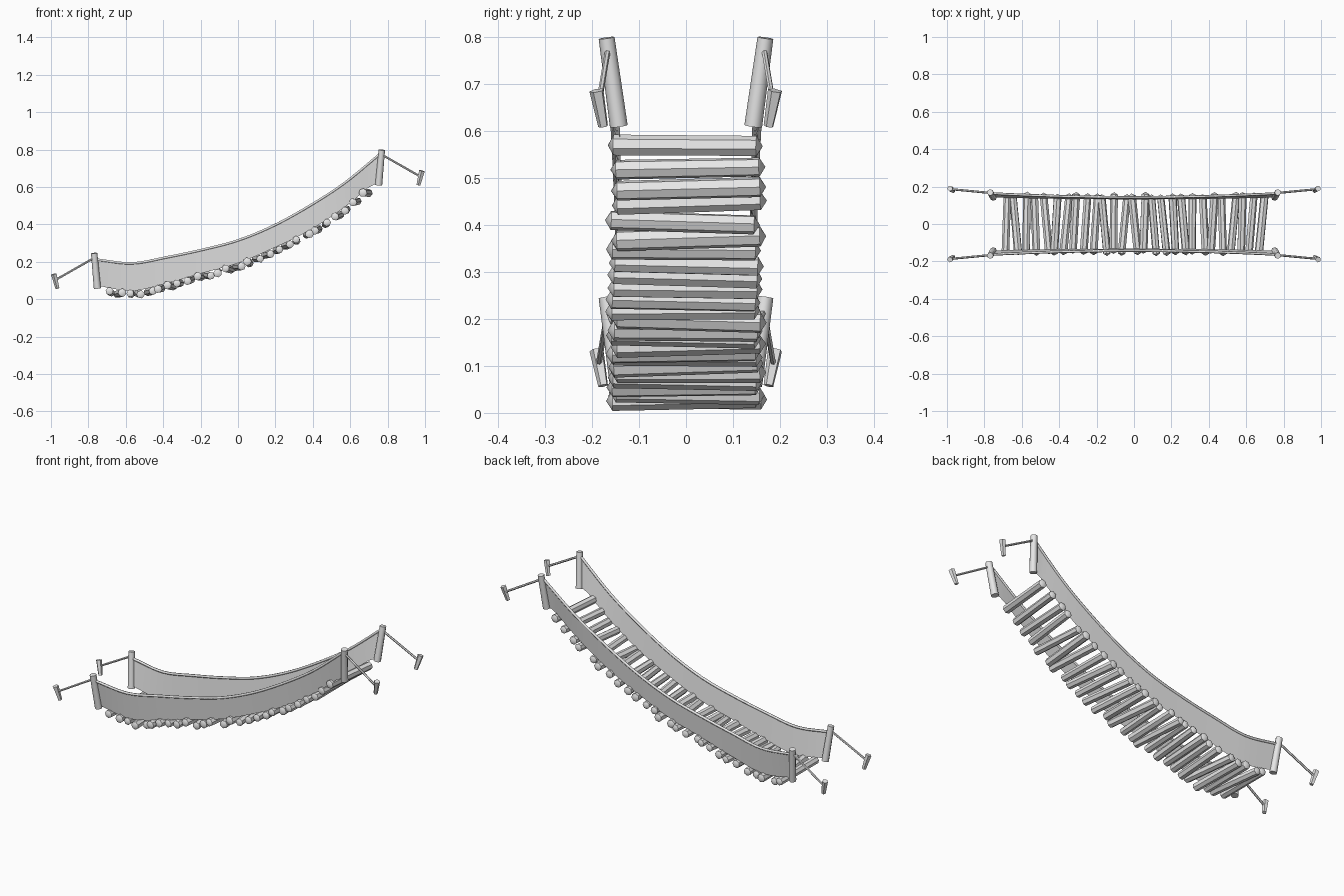
import bpy, bmesh, math, random
from mathutils import Vector

cube = bpy.data.objects.get("Cube")
if cube:
    bpy.data.objects.remove(cube, do_unlink=True)
random.seed(7)

grey = bpy.data.materials.new("plain grey")
grey.use_nodes = True
grey.diffuse_color = (0.8, 0.8, 0.8, 1)
grey.node_tree.nodes["Principled BSDF"].inputs["Base Color"].default_value = (0.8, 0.8, 0.8, 1)

HALF = 0.757
ROPE_Z = [0.212, 0.192, 0.225, 0.265, 0.315, 0.393, 0.497, 0.620, 0.775]
DECK_Z = [0.055, 0.027, 0.068, 0.122, 0.175, 0.255, 0.348, 0.472, 0.630]


def sample(zs, x):
    """Smooth height at x through evenly spaced heights."""
    t = (x + HALF) / (2 * HALF) * (len(zs) - 1)
    i = max(0, min(int(t), len(zs) - 2))
    t -= i
    b, c = zs[i], zs[i + 1]
    a = zs[i - 1] if i else 2 * b - c
    d = zs[i + 2] if i + 2 < len(zs) else 2 * c - b
    return b + 0.5 * t * (c - a + t * (2*a - 5*b + 4*c - d + t * (3*(b - c) + d - a)))


def finish(name, bm, angle=50):
    bmesh.ops.recalc_face_normals(bm, faces=bm.faces)
    mesh = bpy.data.meshes.new(name)
    bm.to_mesh(mesh)
    bm.free()
    mesh.materials.append(grey)
    obj = bpy.data.objects.new(name, mesh)
    bpy.context.collection.objects.link(obj)
    bpy.ops.object.select_all(action='DESELECT')
    obj.select_set(True)
    bpy.context.view_layer.objects.active = obj
    bpy.ops.object.shade_smooth_by_angle(angle=math.radians(angle))
    return obj


def rod(name, start, end, r1, r2=None, sides=8, tip=0.0, spin=0.0):
    """Rod from start to end, with optional pointed ends."""
    start, end = Vector(start), Vector(end)
    axis = (end - start).normalized()
    side = axis.orthogonal().normalized()
    up = axis.cross(side)
    bm = bmesh.new()
    rings = []
    for centre, r in ((start, r1), (end, r2 or r1)):
        angles = [spin + math.tau * k / sides for k in range(sides)]
        rings.append([bm.verts.new(centre + r * (math.cos(a) * side + math.sin(a) * up))
                      for a in angles])
    for k in range(sides):
        n = (k + 1) % sides
        bm.faces.new((rings[0][k], rings[0][n], rings[1][n], rings[1][k]))
    for ring, point in zip(rings, (start - axis * tip, end + axis * tip)):
        if tip:
            apex = bm.verts.new(point)
            for k in range(sides):
                bm.faces.new((ring[k], ring[(k + 1) % sides], apex))
        else:
            bm.faces.new(ring)
    return finish(name, bm)


# Deck logs, laid slightly unevenly
COUNT = 27
for i in range(COUNT):
    x = -0.68 + 1.365 * i / (COUNT - 1) + random.uniform(-0.006, 0.006)
    z = sample(DECK_Z, x) + random.uniform(-0.003, 0.003)
    yaw, roll = random.uniform(-0.016, 0.016), random.uniform(-0.005, 0.005)
    shift = random.uniform(-0.008, 0.008)
    rod(f"deck_log_{i + 1}", (x - yaw, shift - 0.152, z - roll), (x + yaw, shift + 0.152, z + roll),
        random.uniform(0.020, 0.023), random.uniform(0.020, 0.023),
        sides=7, tip=0.013, spin=random.uniform(0, 1))

STEPS = 48
for s, side in ((1, "left"), (-1, "right")):
    # Side panel and handrail rope
    bm = bmesh.new()
    rows, rope_path = [], []
    for i in range(STEPS + 1):
        x = -HALF + 2 * HALF * i / STEPS
        bow = (x / HALF) ** 2
        top = Vector((x, s * (0.143 + 0.020 * bow), sample(ROPE_Z, x)))
        low = Vector((x, s * (0.132 + 0.010 * bow), min(sample(DECK_Z, x) + 0.018, 0.612)))
        rows.append((bm.verts.new(low), bm.verts.new(top)))
        rope_path.append(top)
    for a, b in zip(rows, rows[1:]):
        bm.faces.new((a[0], b[0], b[1], a[1]))
    finish(f"{side}_side_panel", bm)

    curve = bpy.data.curves.new(f"{side}_handrail_rope", 'CURVE')
    curve.dimensions = '3D'
    curve.bevel_depth = 0.007
    curve.bevel_resolution = 1
    curve.use_fill_caps = True
    spline = curve.splines.new('POLY')
    spline.points.add(len(rope_path) - 1)
    for p, co in zip(spline.points, rope_path):
        p.co = (*co, 1)
    curve.materials.append(grey)
    bpy.context.collection.objects.link(bpy.data.objects.new(curve.name, curve))

    # Posts, guy ropes and ground stakes at both ends
    for e, base, end in ((-1, 0.058, "low"), (1, 0.610, "high")):
        name = f"{end}_{side}"
        rod(f"{name}_post", (e * 0.752, s * 0.143, base), (e * 0.769, s * 0.169, base + 0.188),
            0.019, 0.017)
        rod(f"{name}_guy_rope", (e * 0.767, s * 0.166, base + 0.164),
            (e * 0.976, s * 0.186, base + 0.045), 0.006, sides=6)
        rod(f"{name}_stake", (e * 0.965, s * 0.176, base), (e * 0.984, s * 0.190, base + 0.076),
            0.011, 0.016, sides=5)
